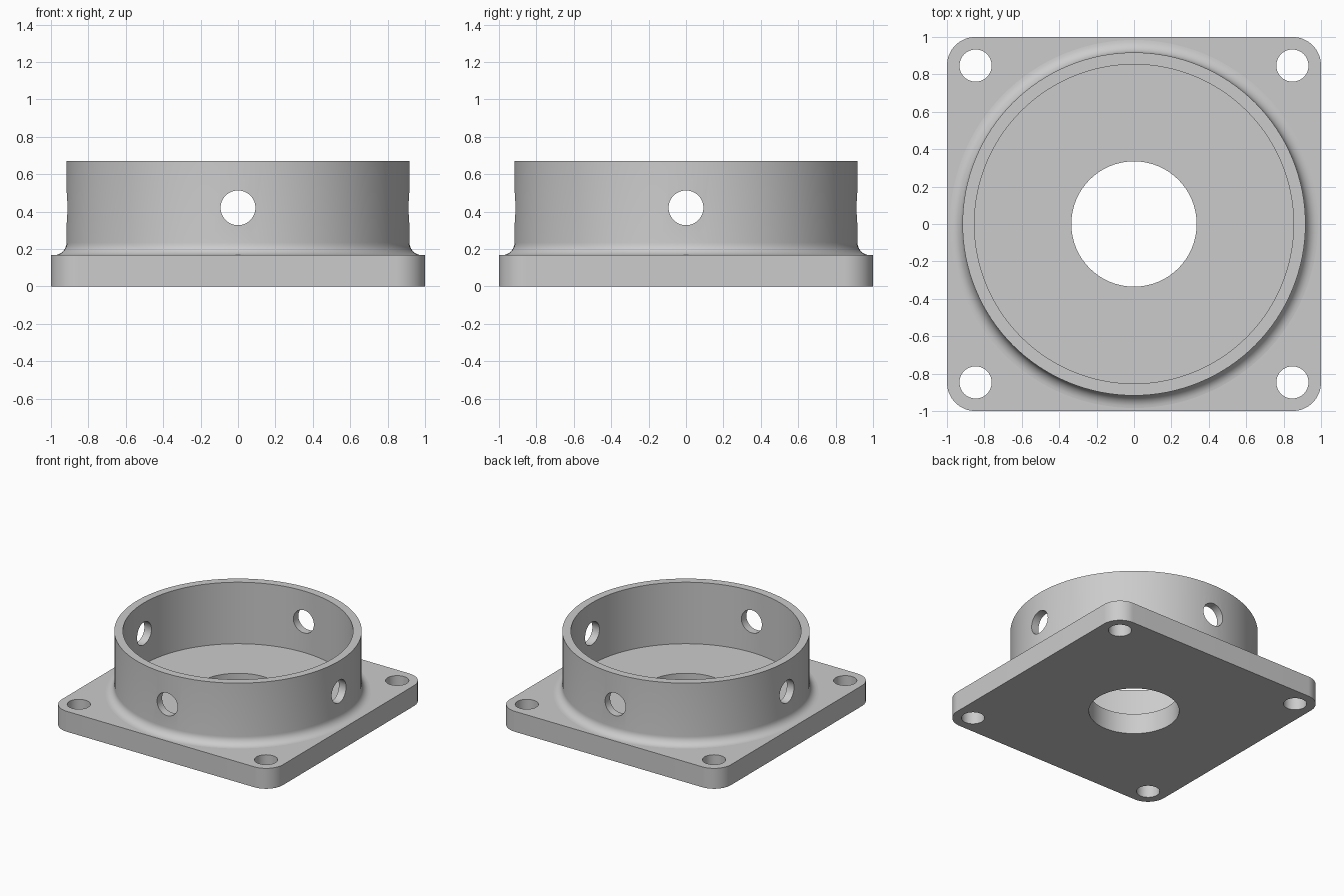
import bpy, bmesh, math
from mathutils import Matrix

if "Cube" in bpy.data.objects:
    bpy.data.objects.remove(bpy.data.objects["Cube"])

PLATE_TOP, RIM_TOP = 0.167, 0.67
OUTER_R, INNER_R, FILLET = 0.917, 0.853, 0.067
CORNER, CORNER_R = 0.847, 0.153

grey = bpy.data.materials.new("plain_grey")
grey.diffuse_color = (0.6, 0.6, 0.6, 1)
grey.use_nodes = True
grey.node_tree.nodes["Principled BSDF"].inputs["Base Color"].default_value = grey.diffuse_color


def add_object(name, bm):
    bmesh.ops.recalc_face_normals(bm, faces=bm.faces)
    mesh = bpy.data.meshes.new(name)
    bm.to_mesh(mesh)
    bm.free()
    mesh.materials.append(grey)
    obj = bpy.data.objects.new(name, mesh)
    bpy.context.collection.objects.link(obj)
    return obj


def cylinder(name, radius, depth, matrix, segments):
    bm = bmesh.new()
    bmesh.ops.create_cone(bm, cap_ends=True, segments=segments, radius1=radius,
                          radius2=radius, depth=depth, matrix=matrix)
    return add_object(name, bm)


def combine(target, other, operation):
    mod = target.modifiers.new(operation, 'BOOLEAN')
    mod.operation, mod.solver, mod.object = operation, 'EXACT', other
    bpy.context.view_layer.objects.active = target
    bpy.ops.object.modifier_apply(modifier=mod.name)
    bpy.data.objects.remove(other)


# Square base plate with rounded corners
bm = bmesh.new()
outline = []
for quarter, (sx, sy) in enumerate([(1, 1), (-1, 1), (-1, -1), (1, -1)]):
    for i in range(17):
        a = math.pi / 2 * (quarter + i / 16)
        outline.append(bm.verts.new((sx * CORNER + CORNER_R * math.cos(a),
                                     sy * CORNER + CORNER_R * math.sin(a), 0)))
base = bm.faces.new(outline)
top = bmesh.ops.extrude_face_region(bm, geom=[base])
bmesh.ops.translate(bm, vec=(0, 0, PLATE_TOP),
                    verts=[v for v in top["geom"] if isinstance(v, bmesh.types.BMVert)])
flange = add_object("flanged_housing", bm)

# Round collar with a fillet at its foot, lathed from a closed profile
profile = [(INNER_R, 0.08), (INNER_R, RIM_TOP), (OUTER_R, RIM_TOP)]
for i in range(9):
    a = math.pi + math.pi / 2 * i / 8
    profile.append((OUTER_R + FILLET + FILLET * math.cos(a),
                    PLATE_TOP + FILLET + FILLET * math.sin(a)))
profile.append((OUTER_R + FILLET, 0.08))
bm = bmesh.new()
STEPS = 128
rings = [[bm.verts.new((r * math.cos(2 * math.pi * s / STEPS),
                        r * math.sin(2 * math.pi * s / STEPS), z)) for r, z in profile]
         for s in range(STEPS)]
n = len(profile)
for s in range(STEPS):
    a, b = rings[s], rings[(s + 1) % STEPS]
    for k in range(n):
        m = (k + 1) % n
        bm.faces.new((a[k], b[k], b[m], a[m]))
combine(flange, add_object("collar", bm), 'UNION')

# Central bore and four corner bolt holes
combine(flange, cylinder("bore_cutter", 0.335, 1, Matrix(), 96), 'DIFFERENCE')
for sx in (-1, 1):
    for sy in (-1, 1):
        place = Matrix.Translation((sx * CORNER, sy * CORNER, 0))
        combine(flange, cylinder("bolt_cutter", 0.086, 1, place, 48), 'DIFFERENCE')

# Cross-drilled holes through the collar wall
for axis in 'XY':
    place = Matrix.Translation((0, 0, 0.42)) @ Matrix.Rotation(math.pi / 2, 4, axis)
    combine(flange, cylinder("side_cutter", 0.093, 3, place, 48), 'DIFFERENCE')

# Smooth round walls, crisp edges and flat level faces
bpy.ops.object.select_all(action='DESELECT')
flange.select_set(True)
bpy.context.view_layer.objects.active = flange
bpy.ops.object.shade_smooth_by_angle(angle=math.radians(30))
for face in flange.data.polygons:
    face.material_index = 0
    if abs(face.normal.z) > 0.9999:
        face.use_smooth = False
